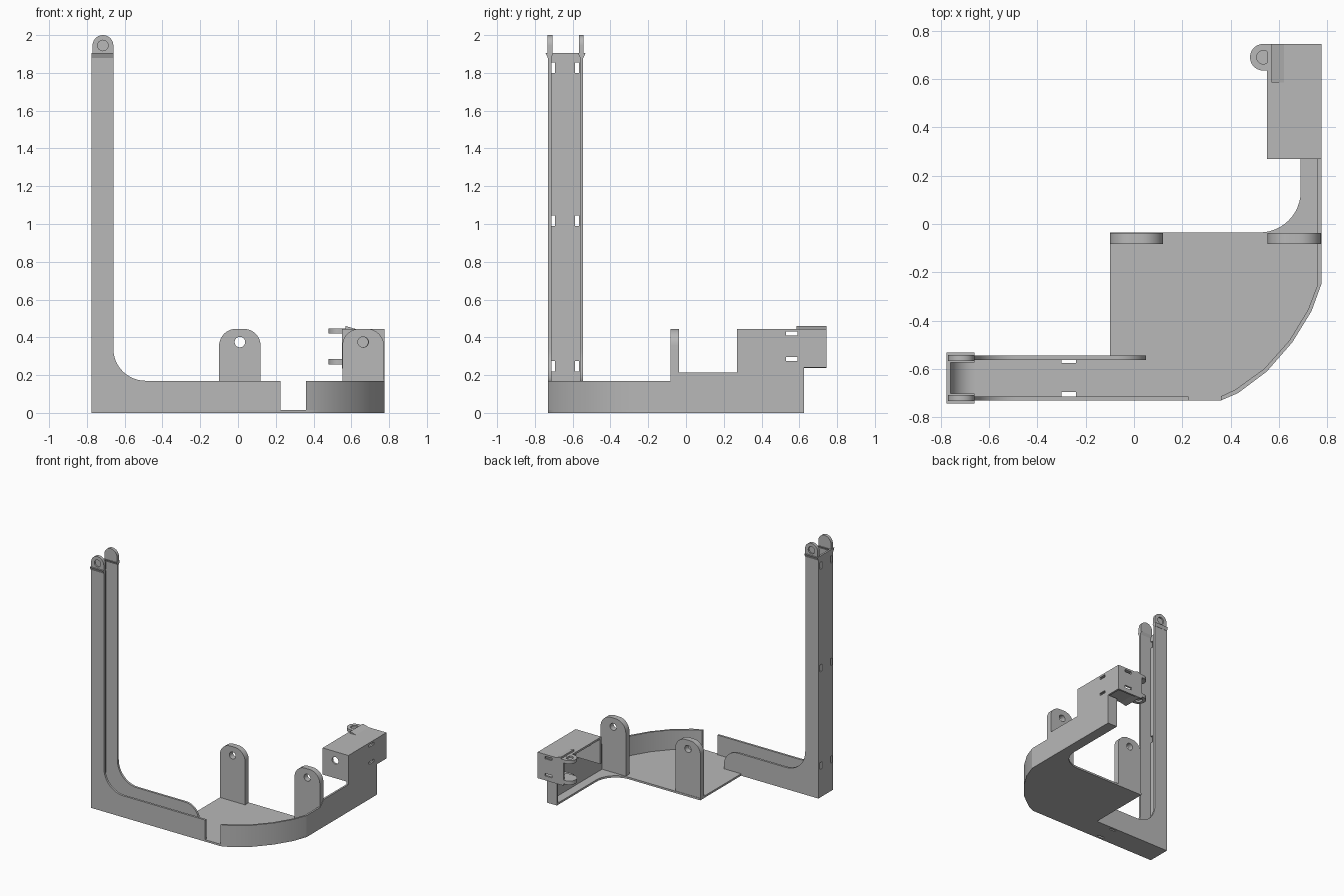
import bpy, bmesh, math

if "Cube" in bpy.data.objects:
    bpy.data.objects.remove(bpy.data.objects["Cube"])

grey = bpy.data.materials.new("plain_grey")
grey.diffuse_color = (0.48, 0.48, 0.48, 1)
grey.use_nodes = True
grey.node_tree.nodes["Principled BSDF"].inputs["Base Color"].default_value = grey.diffuse_color
T = 0.015  # sheet thickness


def arc(cx, cy, r, a0, a1, n=12):
    """Points on an arc, angles in degrees."""
    return [(cx + r * math.cos(math.radians(a0 + (a1 - a0) * i / n)),
             cy + r * math.sin(math.radians(a0 + (a1 - a0) * i / n))) for i in range(n + 1)]


def circle(cx, cy, r, n=24):
    return arc(cx, cy, r, 0, 360, n)[:-1]


def rect(a0, a1, b0, b1):
    return [(a0, b0), (a1, b0), (a1, b1), (a0, b1)]


def prism(name, axis, lo, hi, outline, holes=()):
    """Fill an outline with holes and extrude it along the named axis."""
    place = {'x': lambda a, b, d: (d, a, b),
             'y': lambda a, b, d: (a, d, b),
             'z': lambda a, b, d: (a, b, d)}[axis]
    bm = bmesh.new()
    for loop in [outline, *holes]:
        vs = [bm.verts.new(place(a, b, lo)) for a, b in loop]
        for i in range(len(vs)):
            bm.edges.new((vs[i - 1], vs[i]))
    bmesh.ops.triangle_fill(bm, use_beauty=True, use_dissolve=False, edges=bm.edges[:])
    ext = bmesh.ops.extrude_face_region(bm, geom=bm.faces[:], use_keep_orig=True)
    shift = [p - q for p, q in zip(place(0, 0, hi), place(0, 0, lo))]
    bmesh.ops.translate(bm, vec=shift, verts=[v for v in ext['geom'] if isinstance(v, bmesh.types.BMVert)])
    bmesh.ops.recalc_face_normals(bm, faces=bm.faces[:])
    me = bpy.data.meshes.new(name)
    bm.to_mesh(me)
    bm.free()
    me.materials.append(grey)
    ob = bpy.data.objects.new(name, me)
    bpy.context.collection.objects.link(ob)
    return ob


def blind_lug(name, axis, outer, mid, inner, outline, hole):
    """Lug with a round recess on its outer side only."""
    prism(name + "_outer", axis, min(outer, mid), max(outer, mid), outline, [hole])
    prism(name + "_inner", axis, min(mid, inner), max(mid, inner), outline)


# Base plate with the narrow rear strip
bend = [(.36, -.73), (.43, -.70), (.55, -.61), (.655, -.49), (.735, -.36), (.775, -.25)]
slots = [rect(-.30, -.24, -.575, -.555), rect(-.30, -.24, -.715, -.695)]
prism("base_plate", 'z', 0, T,
      [(-.775, -.73)] + bend + [(.775, .625), (.69, .625)]
      + arc(.52, .135, .17, 0, -90) + [(-.10, -.035), (-.10, -.545), (-.775, -.545)], slots)

# Curved side wall
inner = [(.36, -.713), (.42, -.685), (.54, -.598), (.643, -.482), (.72, -.355), (.76, -.25)]
prism("curved_wall", 'z', 0, .17, bend + inner[::-1])

# Straight side wall rising into the rear box
prism("side_wall", 'x', .76, .775,
      [(-.25, 0), (.625, 0), (.625, .24), (.745, .24), (.745, .445), (.27, .445),
       (.27, .215), (-.04, .215), (-.08, .17), (-.25, .17)],
      [rect(.53, .59, .41, .43), rect(.53, .59, .275, .295)])
prism("strip_end_wall", 'y', .61, .625, rect(.69, .775, 0, .24))

# Tall arm: outer web, two flanges and inner corner fillet
arm_slots = [rect(y, y + .022, z, z + .055) for y in (-.716, -.588) for z in (.22, .99, 1.80)]
prism("arm_web", 'x', -.775, -.76, rect(-.73, -.545, 0, 1.905), arm_slots)
flange = [(-.66, 1.905)] + arc(-.49, .34, .17, 180, 270)
prism("front_flange", 'y', -.73, -.713, [(-.775, 0), (-.775, 1.905)] + flange + [(.225, .17), (.225, 0)])
prism("back_flange", 'y', -.562, -.545,
      [(-.775, 0), (-.775, 1.905)] + flange + arc(-.07, .05, .12, 90, 0) + [(.05, 0)])
prism("arm_corner_fillet", 'y', -.713, -.562,
      [(-.76, T)] + arc(-.66, .115, .10, 270, 180))

# Arm top lugs and their flared collars
top_lug = [(-.77, 1.90), (-.66, 1.90)] + arc(-.715, 1.945, .055, 0, 180, 20)
for name, o, s in (("front", -.732, 1), ("back", -.543, -1)):
    blind_lug(name + "_arm_lug", 'y', o, o + s * .012, o + s * .024, top_lug, circle(-.715, 1.945, .028))
    prism(name + "_arm_collar", 'x', -.775, -.66,
          [(o, 1.88), (o - s * .011, 1.905), (o + s * .03, 1.905), (o + s * .017, 1.88)])

# Upright bracket plates on the base
for name, x in (("left", .01), ("right", .6625)):
    prism(name + "_upright", 'y', -.083, -.038,
          [(x - .11, 0), (x + .11, 0)] + arc(x + .02, .355, .09, 0, 90) + arc(x - .02, .355, .09, 90, 180),
          [circle(x, .375, .028)])

# Rear box: top, front, end and partial bottom
prism("box_top", 'z', .43, .445, rect(.55, .775, .27, .745))
prism("box_front", 'y', .27, .285, rect(.55, .775, .235, .445), [circle(.66, .375, .028)])
prism("box_end", 'y', .73, .745, rect(.55, .775, .24, .445),
      [rect(.65, .71, .41, .43), rect(.65, .71, .275, .295)])
prism("box_bottom", 'z', .25, .265, rect(.57, .775, .585, .745))

# Hinge lugs on the box and their flared collars
hinge = [(.60, .635), (.60, .745)] + arc(.535, .69, .055, 90, 270, 20)
hole = circle(.535, .69, .028)
blind_lug("upper_hinge_lug", 'z', .446, .433, .42, hinge, hole)
blind_lug("lower_hinge_lug", 'z', .255, .27, .285, hinge, hole)
prism("upper_hinge_collar", 'y', .585, .745, [(.57, .43), (.57, .46), (.62, .445), (.62, .43)])
prism("lower_hinge_collar", 'y', .585, .745, [(.57, .265), (.57, .238), (.62, .25), (.62, .265)])

# Smooth the rounded edges, keep the corners sharp
for ob in bpy.data.objects:
    ob.select_set(True)
    bpy.context.view_layer.objects.active = ob
bpy.ops.object.shade_smooth_by_angle(angle=math.radians(30))
